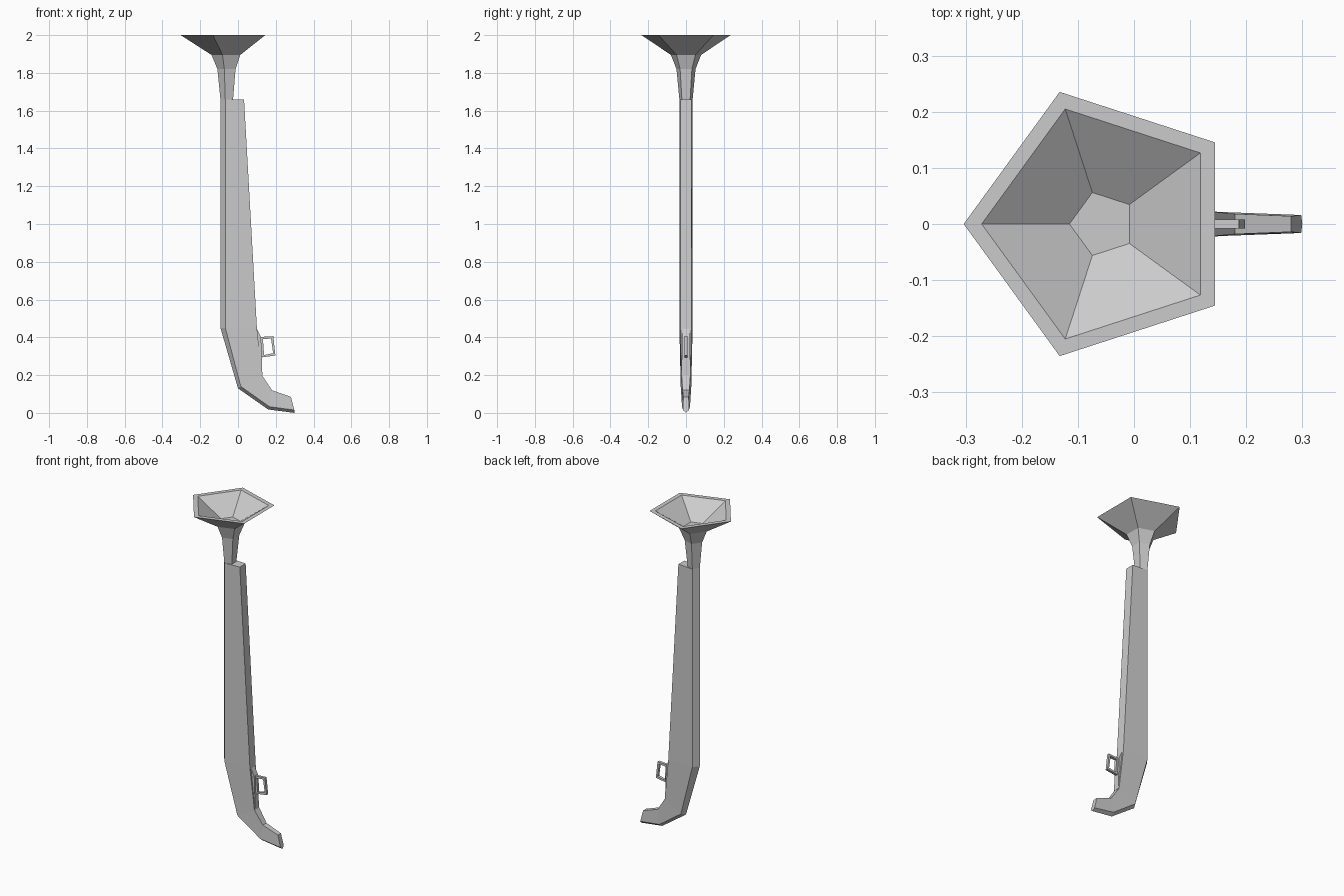
import bpy, bmesh, math

if "Cube" in bpy.data.objects:
    bpy.data.objects.remove(bpy.data.objects["Cube"])


def loft(name, rings, cap_start=False, cap_end=False, closed=False):
    """Bridge rings of points with quads, optionally capped or joined end to end."""
    bm = bmesh.new()
    loops = [[bm.verts.new(p) for p in r] for r in rings]
    n = len(loops[0])
    pairs = list(zip(loops, loops[1:]))
    if closed:
        pairs.append((loops[-1], loops[0]))
    for a, b in pairs:
        for i in range(n):
            j = (i + 1) % n
            bm.faces.new((a[i], a[j], b[j], b[i]))
    if cap_start:
        bm.faces.new(loops[0])
    if cap_end:
        bm.faces.new(loops[-1])
    bmesh.ops.recalc_face_normals(bm, faces=bm.faces)
    mesh = bpy.data.meshes.new(name)
    bm.to_mesh(mesh)
    bm.free()
    obj = bpy.data.objects.new(name, mesh)
    bpy.context.collection.objects.link(obj)
    return obj


def pentagon(r, z, cx=-0.056):
    return [(cx - r * math.cos(i * math.tau / 5), r * math.sin(i * math.tau / 5), z)
            for i in range(5)]


def stock_ring(edge, side, top, w_side, w_top):
    """Five-sided section: ridge edge, two side points, two points on the flat."""
    return [(edge[0], 0, edge[1]), (side[0], w_side, side[1]), (top[0], w_top, top[1]),
            (top[0], -w_top, top[1]), (side[0], -w_side, side[1])]


# Flared muzzle: outer wall, rim, then the hollow bell with its floor
muzzle = [(0.037, 1.66), (0.053, 1.82), (0.084, 1.895), (0.2475, 2.0),
          (0.2155, 2.0), (0.059, 1.905)]
loft("flared_barrel", [pentagon(r, z) for r, z in muzzle], cap_end=True)

# Stock running from the fore-end to the bent butt
loft("stock", [
    stock_ring((-0.093, 1.66), (-0.067, 1.66), (0.032, 1.66), 0.035, 0.028),
    stock_ring((-0.093, 0.45), (-0.067, 0.45), (0.10, 0.45), 0.035, 0.028),
    stock_ring((0.0, 0.13), (0.015, 0.14), (0.127, 0.20), 0.028, 0.023),
    stock_ring((0.16, 0.018), (0.166, 0.033), (0.18, 0.12), 0.021, 0.018),
    stock_ring((0.30, 0.0), (0.298, 0.015), (0.28, 0.085), 0.016, 0.014),
], cap_start=True, cap_end=True)

# Wedge plate that carries the guard
wedge = [(0.098, 0.45), (0.122, 0.40), (0.129, 0.20), (0.11, 0.20)]
loft("trigger_plate", [[(x, y, z) for x, z in wedge] for y in (-0.018, 0.018)],
     cap_start=True, cap_end=True)

# Trigger guard: slanted rectangular loop
outer = [(0.120, 0.402), (0.187, 0.406), (0.198, 0.304), (0.126, 0.294)]
cx = sum(p[0] for p in outer) / 4
cz = sum(p[1] for p in outer) / 4
sections = []
for x, z in outer:
    ix = x + math.copysign(0.012, cx - x)
    iz = z + math.copysign(0.012, cz - z)
    sections.append([(x, -0.008, z), (x, 0.008, z), (ix, 0.008, iz), (ix, -0.008, iz)])
loft("trigger_guard", sections, closed=True)
